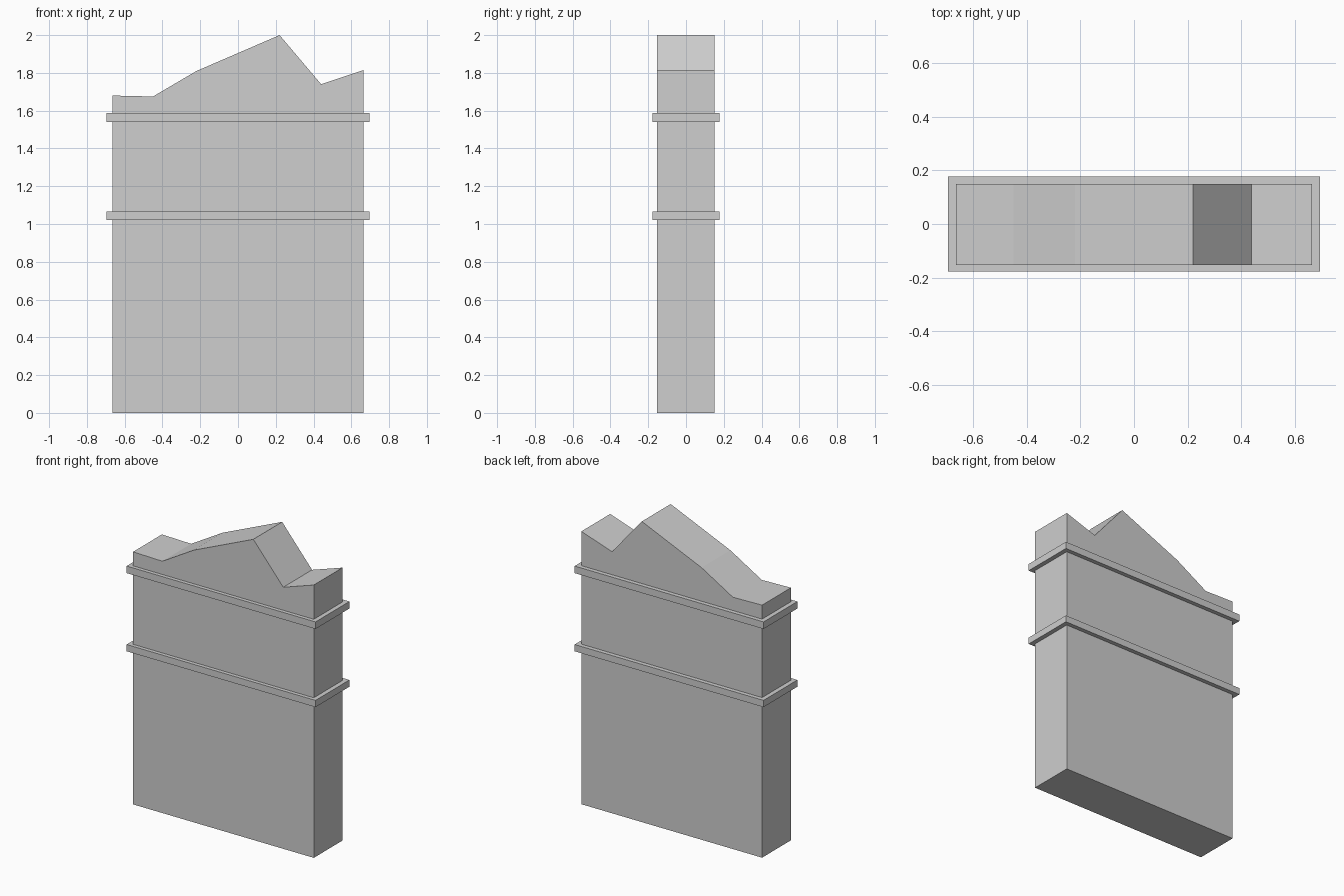
import bpy
import bmesh

cube = bpy.data.objects.get("Cube")
if cube:
    bpy.data.objects.remove(cube, do_unlink=True)

# Plain grey for the whole model
grey = bpy.data.materials.new("light grey")
grey.use_nodes = True
colour = (0.62, 0.62, 0.62, 1)
grey.diffuse_color = colour
grey.node_tree.nodes["Principled BSDF"].inputs["Base Color"].default_value = colour


def finish(bm, name):
    bmesh.ops.recalc_face_normals(bm, faces=bm.faces)
    mesh = bpy.data.meshes.new(name)
    bm.to_mesh(mesh)
    bm.free()
    mesh.materials.append(grey)
    obj = bpy.data.objects.new(name, mesh)
    bpy.context.collection.objects.link(obj)
    return obj


# Wall slab: jagged front outline extruded through its depth
def wall(name, outline, front, back):
    bm = bmesh.new()
    face = bm.faces.new([bm.verts.new((x, front, z)) for x, z in outline])
    result = bmesh.ops.extrude_face_region(bm, geom=[face])
    moved = [v for v in result["geom"] if isinstance(v, bmesh.types.BMVert)]
    bmesh.ops.translate(bm, verts=moved, vec=(0, back - front, 0))
    return finish(bm, name)


# Ledge: rectangular ring whose inner edge sits just inside the wall
def ledge(name, bottom, top, outer=(0.695, 0.178), inner=(0.655, 0.14)):
    bm = bmesh.new()
    rings = []
    for (hx, hy), z in ((outer, bottom), (outer, top), (inner, top), (inner, bottom)):
        corners = ((-hx, -hy), (hx, -hy), (hx, hy), (-hx, hy))
        rings.append([bm.verts.new((x, y, z)) for x, y in corners])
    for r in range(4):
        a, b = rings[r], rings[(r + 1) % 4]
        for i in range(4):
            j = (i + 1) % 4
            bm.faces.new((a[i], a[j], b[j], b[i]))
    return finish(bm, name)


outline = [(-0.665, 0), (0.665, 0), (0.665, 1.815), (0.44, 1.74),
           (0.22, 2.0), (-0.22, 1.81), (-0.45, 1.675), (-0.665, 1.68)]
wall("broken_wall", outline, -0.153, 0.15)
ledge("lower_ledge", 1.02, 1.065)
ledge("upper_ledge", 1.54, 1.587)
